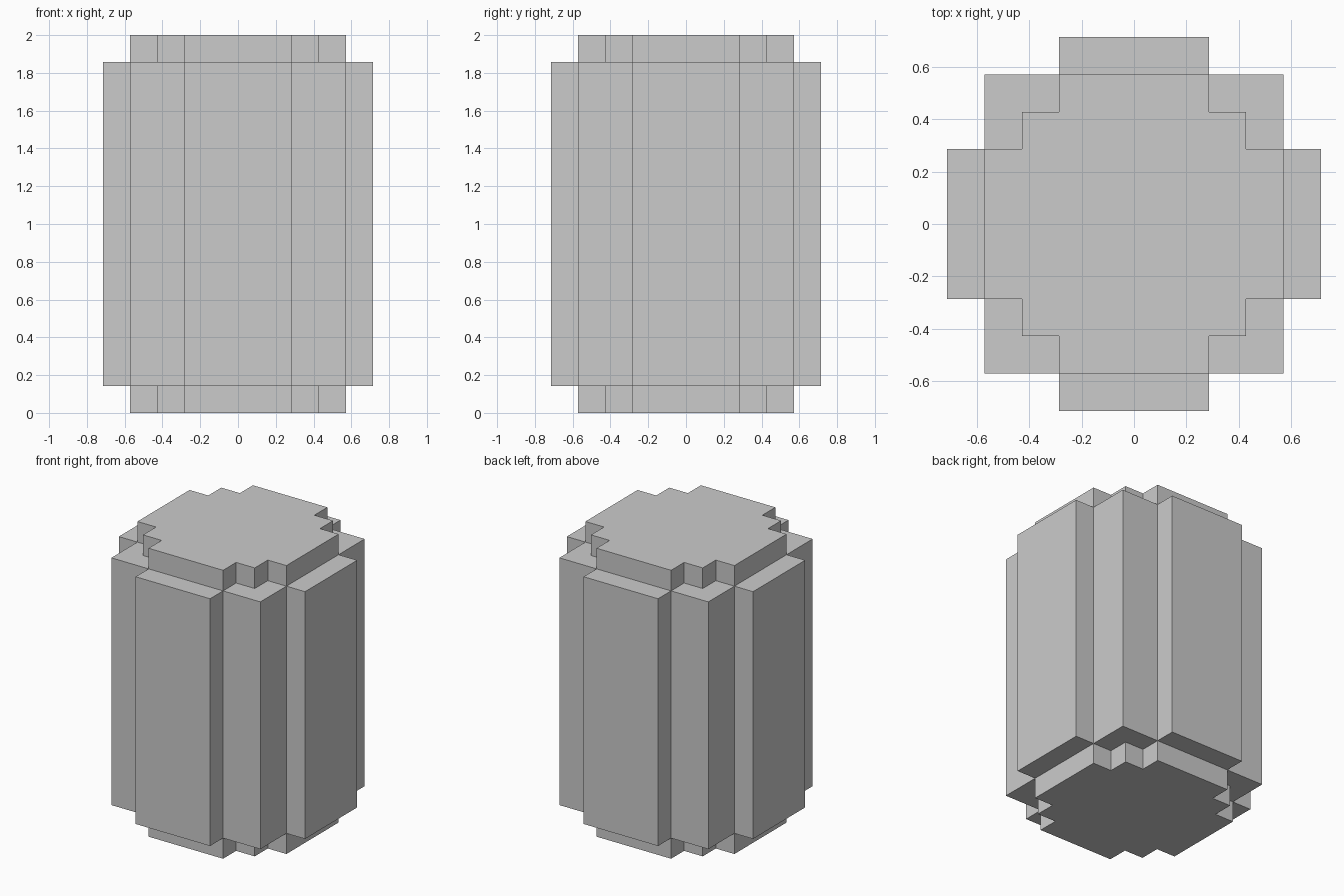
import bpy, bmesh

if "Cube" in bpy.data.objects:
    bpy.data.objects.remove(bpy.data.objects["Cube"])

U = 2 / 14  # grid step: the model is 14 steps tall
Z_LOW, Z_HIGH, Z_TOP = 1, 13, 14

# Quarter outlines (anticlockwise), each repeated by quarter turns
BODY = [(5, -2), (5, 2), (4, 2), (4, 4), (2, 4), (2, 5)]
CAP = [(4, -2), (4, 2), (3, 2), (3, 3), (2, 3), (2, 4)]
SIDE_LEDGE = [(4, -2), (5, -2), (5, 2), (4, 2)]
CORNER_LEDGE = [(4, 2), (4, 4), (2, 4), (2, 3), (3, 3), (3, 2)]


def turn(points, n):
    for _ in range(n):
        points = [(-y, x) for x, y in points]
    return points


def full(points):
    return [p for n in range(4) for p in turn(points[:-1], n)]


bm = bmesh.new()


def face(coords):
    bm.faces.new([bm.verts.new((x * U, y * U, z * U)) for x, y, z in coords])


def flat(points, z):
    face([(x, y, z) for x, y in points])


def walls(points, z0, z1):
    loop = full(points)
    for (ax, ay), (bx, by) in zip(loop, loop[1:] + loop[:1]):
        face([(ax, ay, z0), (bx, by, z0), (bx, by, z1), (ax, ay, z1)])


# Main body walls and recessed end walls
walls(BODY, Z_LOW, Z_HIGH)
walls(CAP, 0, Z_LOW)
walls(CAP, Z_HIGH, Z_TOP)

# End faces
flat(full(CAP), 0)
flat(full(CAP), Z_TOP)

# Ledges between body and ends
for z in (Z_LOW, Z_HIGH):
    for n in range(4):
        flat(turn(SIDE_LEDGE, n), z)
        flat(turn(CORNER_LEDGE, n), z)

bmesh.ops.remove_doubles(bm, verts=bm.verts, dist=1e-4)
bmesh.ops.recalc_face_normals(bm, faces=bm.faces)
mesh = bpy.data.meshes.new("stepped_barrel")
bm.to_mesh(mesh)
bm.free()
bpy.context.collection.objects.link(bpy.data.objects.new("stepped_barrel", mesh))
